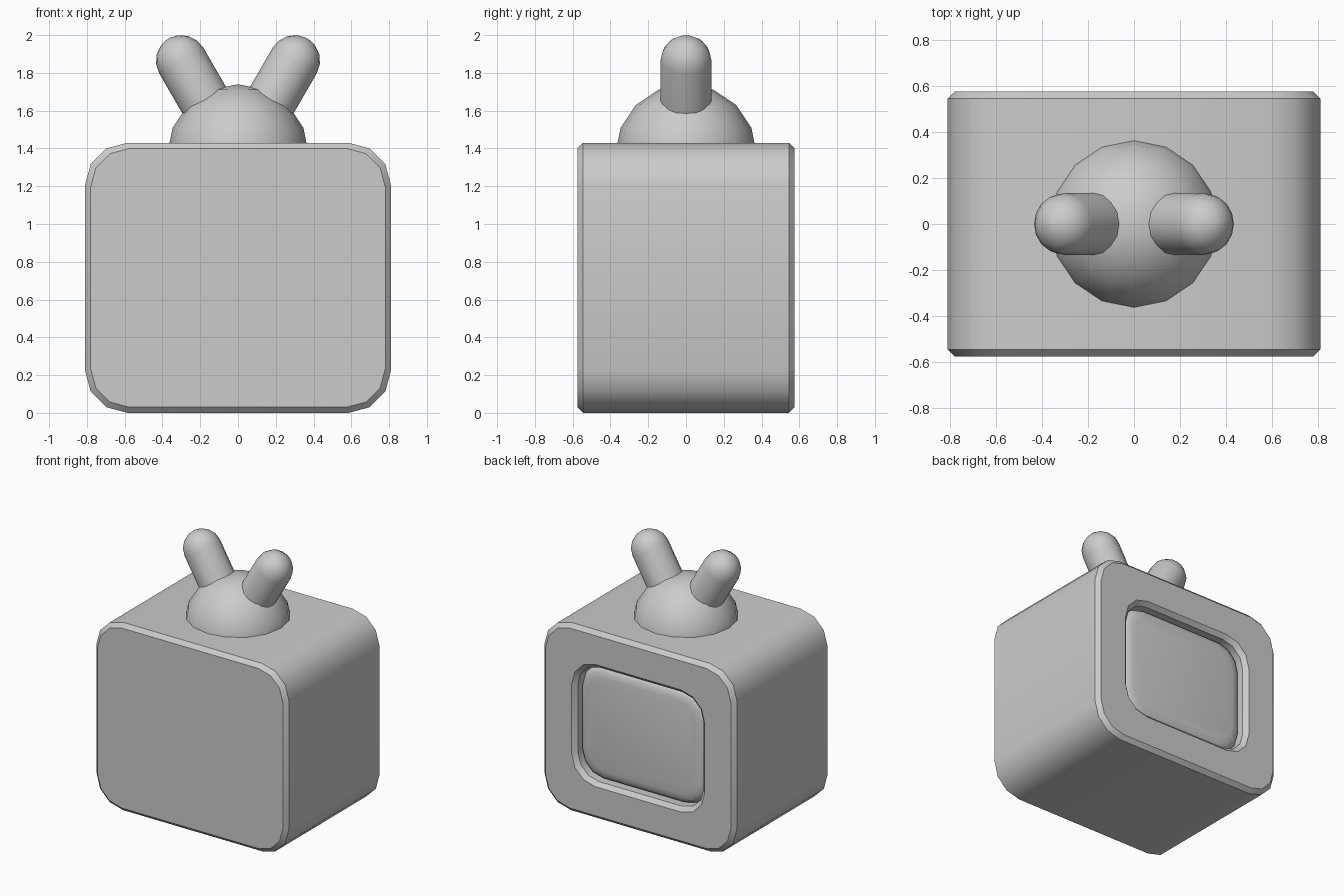
import bpy, bmesh
from math import sin, cos, pi, radians
from mathutils import Matrix

if "Cube" in bpy.data.objects:
    bpy.data.objects.remove(bpy.data.objects["Cube"])

MID_Z = 0.715


def rounded_rect(hx, hz, r, y, seg=3):
    """Rounded rectangle ring in the xz plane at depth y."""
    pts = []
    for i, (sx, sz) in enumerate([(1, 1), (-1, 1), (-1, -1), (1, -1)]):
        for k in range(seg + 1):
            a = i * pi / 2 + k * pi / 2 / seg
            pts.append((sx * (hx - r) + r * cos(a), y, MID_Z + sz * (hz - r) + r * sin(a)))
    return pts


def loft(name, rings, angle, matrix=Matrix()):
    """Skin rings of equal count, cap both ends, shade by angle."""
    bm = bmesh.new()
    loops = [[bm.verts.new(p) for p in ring] for ring in rings]
    n = len(loops[0])
    for a, b in zip(loops, loops[1:]):
        for i in range(n):
            j = (i + 1) % n
            bm.faces.new((a[i], a[j], b[j], b[i]))
    bm.faces.new(loops[0])
    bm.faces.new(loops[-1])
    bm.transform(matrix)
    bmesh.ops.recalc_face_normals(bm, faces=bm.faces)
    me = bpy.data.meshes.new(name)
    bm.to_mesh(me)
    bm.free()
    ob = bpy.data.objects.new(name, me)
    bpy.context.collection.objects.link(ob)
    smooth(ob, angle)
    return ob


def smooth(ob, angle):
    bpy.ops.object.select_all(action='DESELECT')
    ob.select_set(True)
    bpy.context.view_layer.objects.active = ob
    bpy.ops.object.shade_smooth_by_angle(angle=radians(angle))


# Cabinet: chamfered box with a chamfered screen recess in the back
loft("cabinet", [rounded_rect(*p) for p in [
    (0.78, 0.685, 0.205, -0.575),
    (0.81, 0.715, 0.225, -0.545),
    (0.81, 0.715, 0.225, 0.545),
    (0.78, 0.685, 0.205, 0.575),
    (0.56, 0.465, 0.20, 0.575),
    (0.53, 0.435, 0.18, 0.545),
    (0.53, 0.435, 0.18, 0.45)]], 35)

# Screen: soft cushion sitting inside the recess
loft("screen", [rounded_rect(*p) for p in [
    (0.525, 0.43, 0.18, 0.44),
    (0.525, 0.43, 0.18, 0.485),
    (0.515, 0.42, 0.175, 0.507),
    (0.49, 0.395, 0.16, 0.522),
    (0.45, 0.355, 0.14, 0.53)]], 60)

# Antenna base: coarse sphere sunk into the cabinet top
bpy.ops.mesh.primitive_uv_sphere_add(segments=16, ring_count=8, radius=0.375,
                                     location=(0, 0, 1.365))
dome = bpy.context.object
dome.name = "antenna_base"
smooth(dome, 40)

# Antennas: two round-tipped stubs leaning outwards
R = 0.135
profile = [(R, -0.5)] + [(R * cos(radians(a)), R * sin(radians(a)))
                         for a in (0, 22.5, 45, 67.5, 86)]
rings = [[(r * cos(2 * pi * i / 16), r * sin(2 * pi * i / 16), z) for i in range(16)]
         for r, z in profile]
for side, s in (("left", -1), ("right", 1)):
    m = Matrix.Translation((0.3 * s, 0, 1.865)) @ Matrix.Rotation(radians(30 * s), 4, 'Y')
    loft(side + "_antenna", rings, 40, m)
